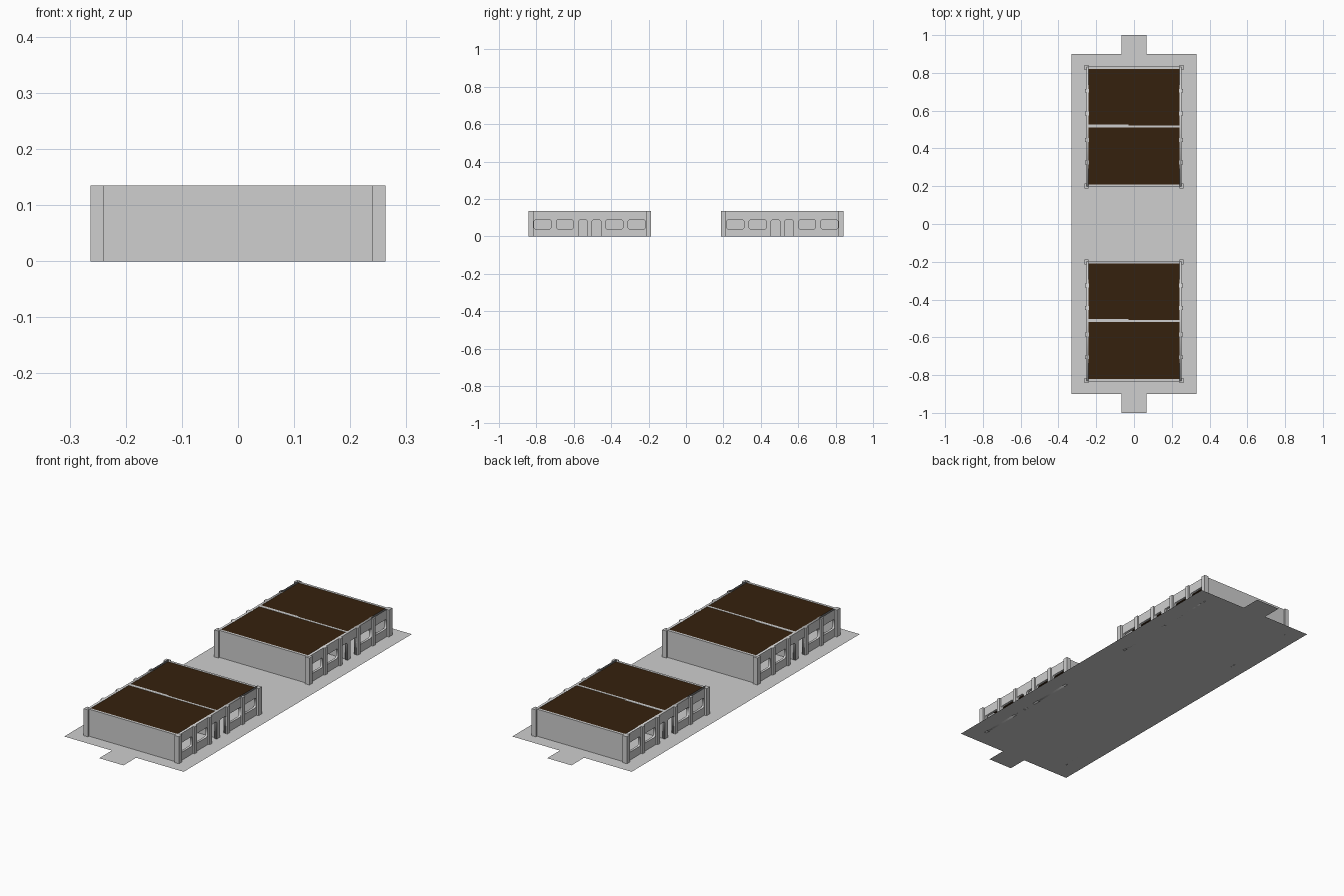
import bpy, bmesh

if "Cube" in bpy.data.objects:
    bpy.data.objects.remove(bpy.data.objects["Cube"])


def material(name, rgb):
    m = bpy.data.materials.new(name)
    m.diffuse_color = (*rgb, 1)
    m.use_nodes = True
    m.node_tree.nodes["Principled BSDF"].inputs["Base Color"].default_value = m.diffuse_color
    return m


GREY = material("plaster_grey", (0.62, 0.62, 0.62))
BROWN = material("roof_brown", (0.036, 0.015, 0.004))
H = 0.135            # wall height
TOP = H - 0.001      # roof level


def add_object(name, mesh, mat):
    mesh.materials.clear()
    mesh.materials.append(mat)
    ob = bpy.data.objects.new(name, mesh)
    bpy.context.collection.objects.link(ob)
    return ob


def box(name, x0, x1, y0, y1, z0, z1, mat=GREY):
    bm = bmesh.new()
    bmesh.ops.create_cube(bm, size=1)
    for v in bm.verts:
        v.co = (x1 if v.co.x > 0 else x0, y1 if v.co.y > 0 else y0, z1 if v.co.z > 0 else z0)
    me = bpy.data.meshes.new(name)
    bm.to_mesh(me)
    bm.free()
    return add_object(name, me, mat)


def polygon(name, pts, z, mat):
    me = bpy.data.meshes.new(name)
    me.from_pydata([(x, y, z) for x, y in pts], [], [range(len(pts))])
    return add_object(name, me, mat)


def side_wall(name, x, yc):
    """Wall in the YZ plane: profile with door notches and window holes, extruded."""
    c = 0.006
    outline = [(-0.317, 0)]
    for d in (-0.036, 0.036):
        a, b, t = d - 0.024, d + 0.024, 0.088
        outline += [(a, 0), (a, t - c), (a + c, t), (b - c, t), (b, t - c), (b, 0)]
    outline += [(0.317, 0), (0.317, H), (-0.317, H)]
    loops = [outline]
    for w in (-0.252, -0.132, 0.132, 0.252):
        a, b, lo, hi = w - 0.046, w + 0.046, 0.04, 0.088
        loops.append([(a + c, lo), (b - c, lo), (b, lo + c), (b, hi - c),
                      (b - c, hi), (a + c, hi), (a, hi - c), (a, lo + c)])
    cu = bpy.data.curves.new(name + "_profile", 'CURVE')
    cu.dimensions = '2D'
    cu.fill_mode = 'BOTH'
    cu.extrude = 0.006
    for pts in loops:
        s = cu.splines.new('POLY')
        s.points.add(len(pts) - 1)
        for p, (y, z) in zip(s.points, pts):
            p.co = (y, z, 0, 1)
        s.use_cyclic_u = True
    tmp = bpy.data.objects.new(name + "_profile", cu)
    bpy.context.collection.objects.link(tmp)
    dg = bpy.context.evaluated_depsgraph_get()
    me = bpy.data.meshes.new_from_object(tmp.evaluated_get(dg))
    bpy.data.objects.remove(tmp)
    for v in me.vertices:
        y, z, t = v.co
        v.co = (x + t, yc + y, z)
    add_object(name, me, GREY)


# ground slab with an entrance tab at each end
half = [(0.33, -0.9), (0.33, 0.9), (0.067, 0.9), (0.067, 1.0)]
polygon("ground_slab", [(0.067, -1.0), (0.067, -0.9)] + half
        + [(-x, y) for x, y in reversed(half)] + [(-0.067, -0.9), (-0.067, -1.0)], 0, GREY)

for tag, yc in (("front", -0.515), ("rear", 0.515)):
    # long side walls and their pilasters
    for side, s in (("left", -1), ("right", 1)):
        side_wall(f"{tag}_{side}_wall", s * 0.246, yc)
        for i, p in enumerate((-0.19, -0.07, 0.07, 0.19)):
            xs = sorted((s * 0.239, s * 0.26))
            box(f"{tag}_{side}_pilaster_{i}", *xs, yc + p - 0.01, yc + p + 0.01, 0, H)
        for e in (-1, 1):
            xs = sorted((s * 0.24, s * 0.263))
            ys = sorted((yc + e * 0.301, yc + e * 0.327))
            box(f"{tag}_{side}_corner_pilaster_{e}", *xs, *ys, 0, H)
    # blank end walls
    for e in (-1, 1):
        ys = sorted((yc + e * 0.306, yc + e * 0.318))
        box(f"{tag}_end_wall_{e}", -0.25, 0.25, *ys, 0, H)
    # party wall, with its thicker left stretch, and the lengthwise partition
    box(f"{tag}_party_wall", -0.24, 0.24, yc - 0.005, yc + 0.006, 0, H)
    box(f"{tag}_party_wall_thick", -0.24, -0.03, yc + 0.003, yc + 0.011, 0, H)
    box(f"{tag}_partition", -0.034, -0.026, yc - 0.306, yc + 0.306, 0, TOP - 0.003)
    # flat roof
    polygon(f"{tag}_roof", [(-0.241, yc - 0.307), (0.241, yc - 0.307),
                            (0.241, yc + 0.307), (-0.241, yc + 0.307)], TOP, BROWN)
